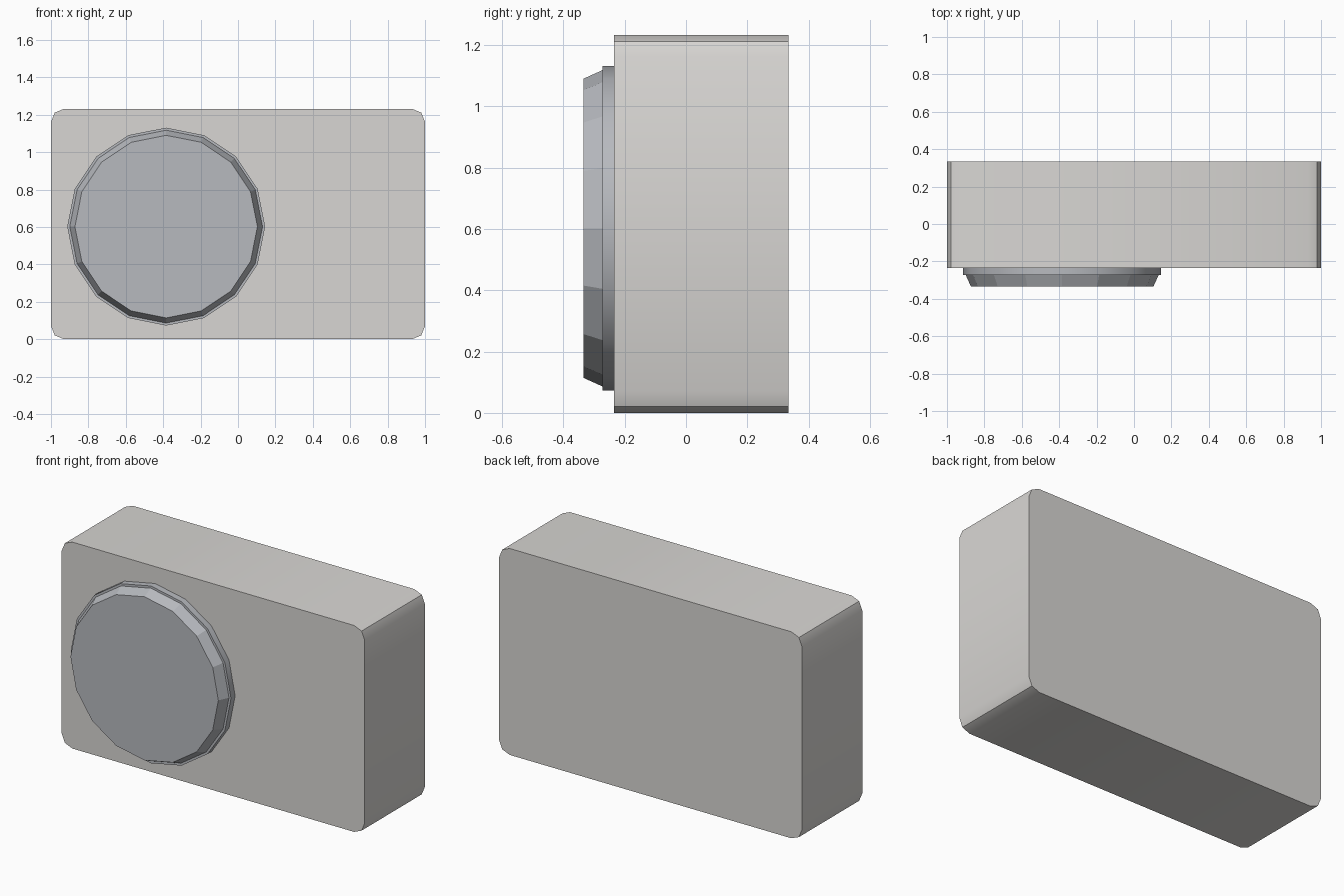
import bpy, math

if "Cube" in bpy.data.objects:
    bpy.data.objects.remove(bpy.data.objects["Cube"])


def material(name, rgb):
    m = bpy.data.materials.new(name)
    m.diffuse_color = (*rgb, 1.0)
    m.use_nodes = True
    m.node_tree.nodes["Principled BSDF"].inputs["Base Color"].default_value = m.diffuse_color
    return m


def loft(name, loops, mat):
    """Skin a stack of (profile of (x, z), y) loops, front to back, with end caps."""
    n = len(loops[0][0])
    verts = [(x, y, z) for profile, y in loops for x, z in profile]
    faces = [tuple(range(n)), tuple(reversed(range(len(verts) - n, len(verts))))]
    for k in range(len(loops) - 1):
        a, b = k * n, (k + 1) * n
        for i in range(n):
            j = (i + 1) % n
            faces.append((a + j, a + i, b + i, b + j))
    mesh = bpy.data.meshes.new(name)
    mesh.from_pydata(verts, [], faces)
    mesh.materials.append(mat)
    obj = bpy.data.objects.new(name, mesh)
    bpy.context.collection.objects.link(obj)
    return obj


def smooth(obj, degrees=30):
    bpy.ops.object.select_all(action='DESELECT')
    obj.select_set(True)
    bpy.context.view_layer.objects.active = obj
    bpy.ops.object.shade_smooth_by_angle(angle=math.radians(degrees))


def circle(r, cx=-0.384, cz=0.602, n=16):
    return [(cx + r * math.cos(2 * math.pi * i / n),
             cz + r * math.sin(2 * math.pi * i / n)) for i in range(n)]


def rounded_rect(half_w, height, r, seg=2):
    pts = []
    corners = [(half_w - r, height - r), (r - half_w, height - r),
               (r - half_w, r), (half_w - r, r)]
    for q, (cx, cz) in enumerate(corners):
        for s in range(seg + 1):
            a = math.pi / 2 * (q + s / seg)
            pts.append((cx + r * math.cos(a), cz + r * math.sin(a)))
    return pts


body_mat = material("warm light grey", (0.69, 0.675, 0.655))
dial_mat = material("cool grey", (0.475, 0.49, 0.52))

# Rounded box body
box = rounded_rect(1.0, 1.232, 0.07)
body = loft("body", [(box, -0.234), (box, 0.334)], body_mat)
smooth(body)

# Round base ring on the front
ring = loft("dial_base_ring", [(circle(0.529), -0.273), (circle(0.529), -0.232)], dial_mat)
smooth(ring)

# Faceted tapered cover
loft("dial_cover", [(circle(0.488), -0.334), (circle(0.516), -0.272)], dial_mat)
